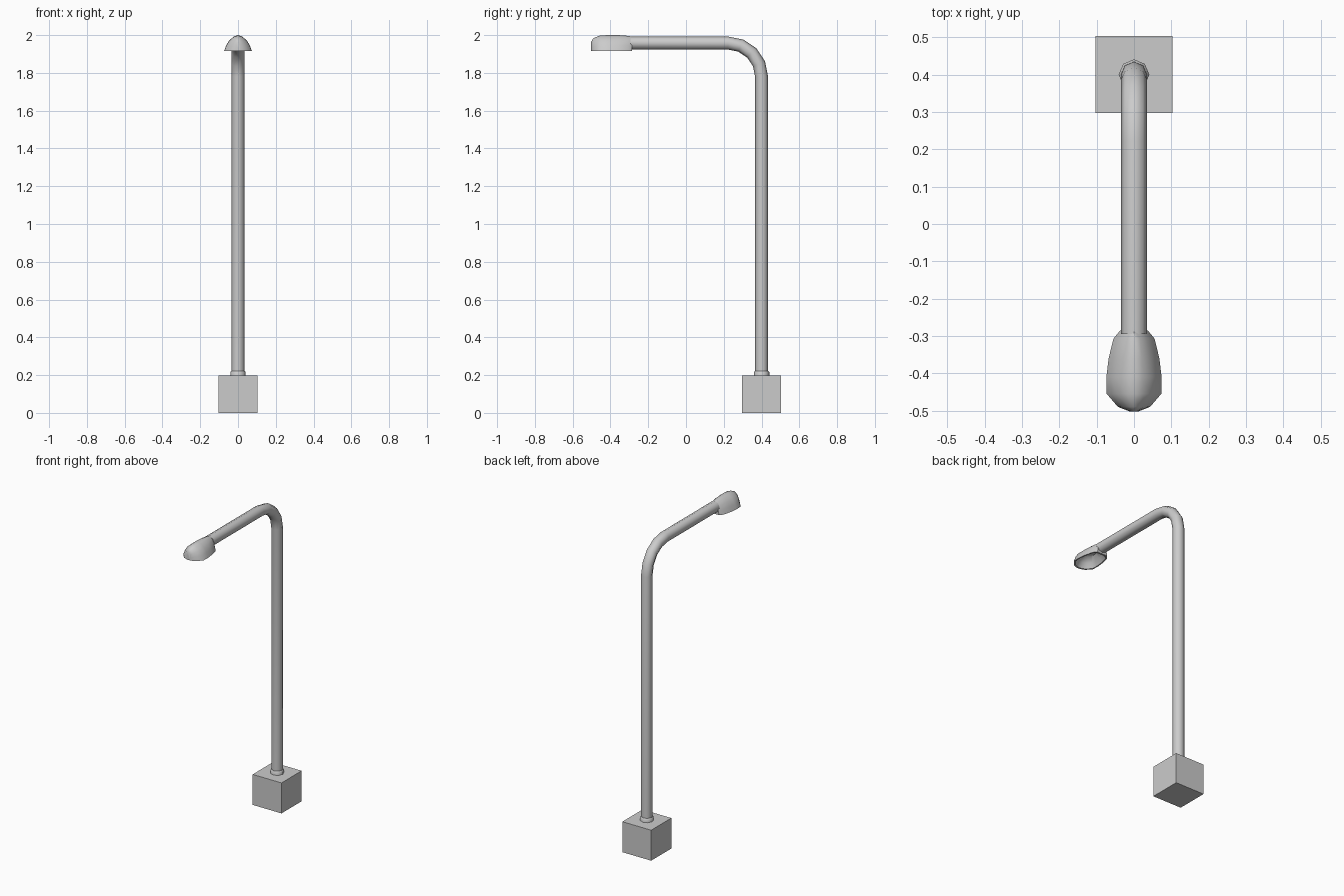
import bpy, bmesh, math
from mathutils import Vector

if "Cube" in bpy.data.objects:
    bpy.data.objects.remove(bpy.data.objects["Cube"])


def finish(name, bm, smooth=None):
    bmesh.ops.recalc_face_normals(bm, faces=bm.faces)
    mesh = bpy.data.meshes.new(name)
    bm.to_mesh(mesh)
    bm.free()
    ob = bpy.data.objects.new(name, mesh)
    bpy.context.collection.objects.link(ob)
    if smooth:
        bpy.ops.object.select_all(action='DESELECT')
        bpy.context.view_layer.objects.active = ob
        ob.select_set(True)
        bpy.ops.object.shade_smooth_by_angle(angle=math.radians(smooth))
    return ob


def loft(bm, rings):
    rows = [[bm.verts.new(p) for p in ring] for ring in rings]
    n = len(rows[0])
    for a, b in zip(rows, rows[1:]):
        for i in range(n):
            j = (i + 1) % n
            bm.faces.new((a[i], a[j], b[j], b[i]))
    bm.faces.new(rows[0])
    bm.faces.new(rows[-1])
    return rows


def tube_ring(y, z, angle, r, sides=8):
    # angle 0 = running up, 90 degrees = running towards -y
    side = Vector((0, math.cos(angle), math.sin(angle)))
    return [Vector((0, y, z)) + r * (Vector((1, 0, 0)) * math.cos(t) + side * math.sin(t))
            for t in (2 * math.pi * i / sides for i in range(sides))]


# Square base block
bm = bmesh.new()
loft(bm, [[(x * 0.103, 0.4 + y * 0.103, z) for x, y in ((-1, -1), (1, -1), (1, 1), (-1, 1))]
          for z in (0, 0.197)])
finish("base_block", bm)

# Collar where the pole meets the base
bm = bmesh.new()
loft(bm, [tube_ring(0.4, z, 0, r) for z, r in ((0.19, 0.041), (0.215, 0.041), (0.222, 0.035))])
finish("pole_collar", bm, 50)

# Upright, bend and arm in one tube
R, r = 0.178, 0.0345
bend = [math.radians(90) * i / 4 for i in range(5)]
rings = [tube_ring(0.4, 0.19, 0, r)]
rings += [tube_ring(0.4 - R + R * math.cos(a), 1.78 + R * math.sin(a), a, r) for a in bend]
rings.append(tube_ring(-0.295, 1.78 + R, math.radians(90), r))
bm = bmesh.new()
loft(bm, rings)
finish("pole_and_arm", bm, 50)

# Lamp head: domed shell lofted along y
BOTTOM = 1.915
arch = [(-1, 0), (-0.84, 0.36), (-0.62, 0.68), (-0.3, 0.91), (0, 1),
        (0.3, 0.91), (0.62, 0.68), (0.84, 0.36), (1, 0)]
stations = [(-0.285, 0.037, 1.992), (-0.307, 0.055, 1.996), (-0.36, 0.068, 2.0),
            (-0.41, 0.074, 2.0), (-0.455, 0.073, 1.998), (-0.49, 0.043, 1.984),
            (-0.502, 0.012, 1.965)]
bm = bmesh.new()
loft(bm, [[(u * w, y, BOTTOM + v * (top - BOTTOM)) for u, v in arch] for y, w, top in stations])
# Open underside: thin rim, then a hollow
under = [f for f in bm.faces if all(abs(v.co.z - BOTTOM) < 1e-5 for v in f.verts)]
face = bmesh.utils.face_join(under)
centre = Vector((0, -0.4, BOTTOM))
for scale, lift in ((0.9, 0.0), (0.8, 0.03), (0.6, 0.025)):
    new = bmesh.ops.extrude_discrete_faces(bm, faces=[face])
    face = new["faces"][0]
    for v in face.verts:
        v.co.x *= scale
        v.co.y = centre.y + (v.co.y - centre.y) * scale
        v.co.z += lift
finish("lamp_head", bm, 45)
